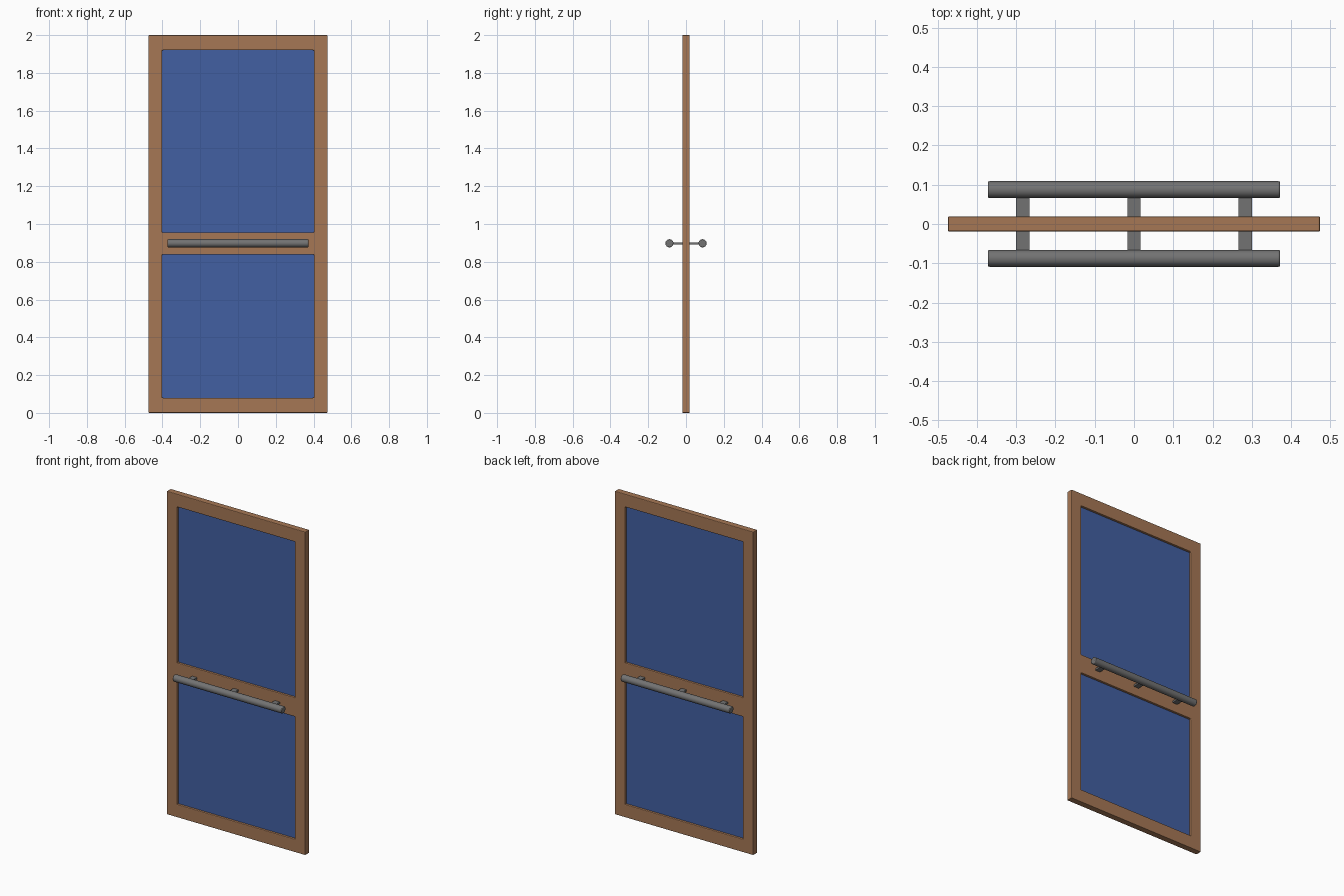
import bpy, bmesh, math
from mathutils import Matrix

if "Cube" in bpy.data.objects:
    bpy.data.objects.remove(bpy.data.objects["Cube"])


def material(name, rgb):
    m = bpy.data.materials.new(name)
    m.diffuse_color = (*rgb, 1)
    m.use_nodes = True
    m.node_tree.nodes["Principled BSDF"].inputs["Base Color"].default_value = m.diffuse_color
    return m


wood = material("brown_wood", (0.38, 0.185, 0.09))
blue = material("blue_glass", (0.055, 0.115, 0.36))
grey = material("grey_metal", (0.17, 0.17, 0.17))


def finish(bm, name, mat, bevel=0, segments=1):
    bmesh.ops.recalc_face_normals(bm, faces=bm.faces)
    me = bpy.data.meshes.new(name)
    bm.to_mesh(me)
    bm.free()
    ob = bpy.data.objects.new(name, me)
    bpy.context.collection.objects.link(ob)
    me.materials.append(mat)
    if bevel:
        b = ob.modifiers.new("bevel", 'BEVEL')
        b.width, b.segments = bevel, segments
        b.limit_method, b.angle_limit = 'ANGLE', math.radians(40)
    return ob


def box(name, mat, centre, size):
    bm = bmesh.new()
    m = Matrix.Translation(centre) @ Matrix.Diagonal((*size, 1))
    bmesh.ops.create_cube(bm, size=1, matrix=m)
    return finish(bm, name, mat)


# Door frame: one sheet of cells with the two panes left out, extruded
xs = [-0.474, -0.402, 0.402, 0.474]
zs = [0, 0.08, 0.838, 0.956, 1.92, 2.0]
T = 0.0195
bm = bmesh.new()
grid = [[bm.verts.new((x, -T, z)) for z in zs] for x in xs]
for i in range(3):
    for j in range(5):
        if i == 1 and j in (1, 3):
            continue
        bm.faces.new((grid[i][j], grid[i + 1][j], grid[i + 1][j + 1], grid[i][j + 1]))
ext = bmesh.ops.extrude_face_region(bm, geom=bm.faces[:], use_keep_orig=True)
moved = [g for g in ext["geom"] if isinstance(g, bmesh.types.BMVert)]
bmesh.ops.translate(bm, verts=moved, vec=(0, 2 * T, 0))
finish(bm, "door_frame", wood, 0.004, 2)

# Glass panes, set back inside the frame
for name, lo, hi in (("lower_glass", zs[1], zs[2]), ("upper_glass", zs[3], zs[4])):
    box(name, blue, (0, 0, (lo + hi) / 2), (0.81, 0.012, hi - lo + 0.006))

# Push bars with flat brackets on both sides
for side, s in (("front", -1), ("back", 1)):
    bm = bmesh.new()
    m = Matrix.Translation((0, s * 0.0875, 0.898)) @ Matrix.Rotation(math.pi / 2, 4, 'Y')
    bmesh.ops.create_cone(bm, cap_ends=True, segments=32, radius1=0.0215,
                          radius2=0.0215, depth=0.745, matrix=m)
    bar = finish(bm, side + "_push_bar", grey, 0.004, 2)
    bpy.context.view_layer.objects.active = bar
    bar.select_set(True)
    bpy.ops.object.shade_smooth_by_angle(angle=math.radians(35))
    bar.select_set(False)
    for k, x in enumerate((-0.283, 0, 0.283)):
        box(f"{side}_bracket_{k + 1}", grey, (x, s * 0.049, 0.897), (0.034, 0.064, 0.011))
